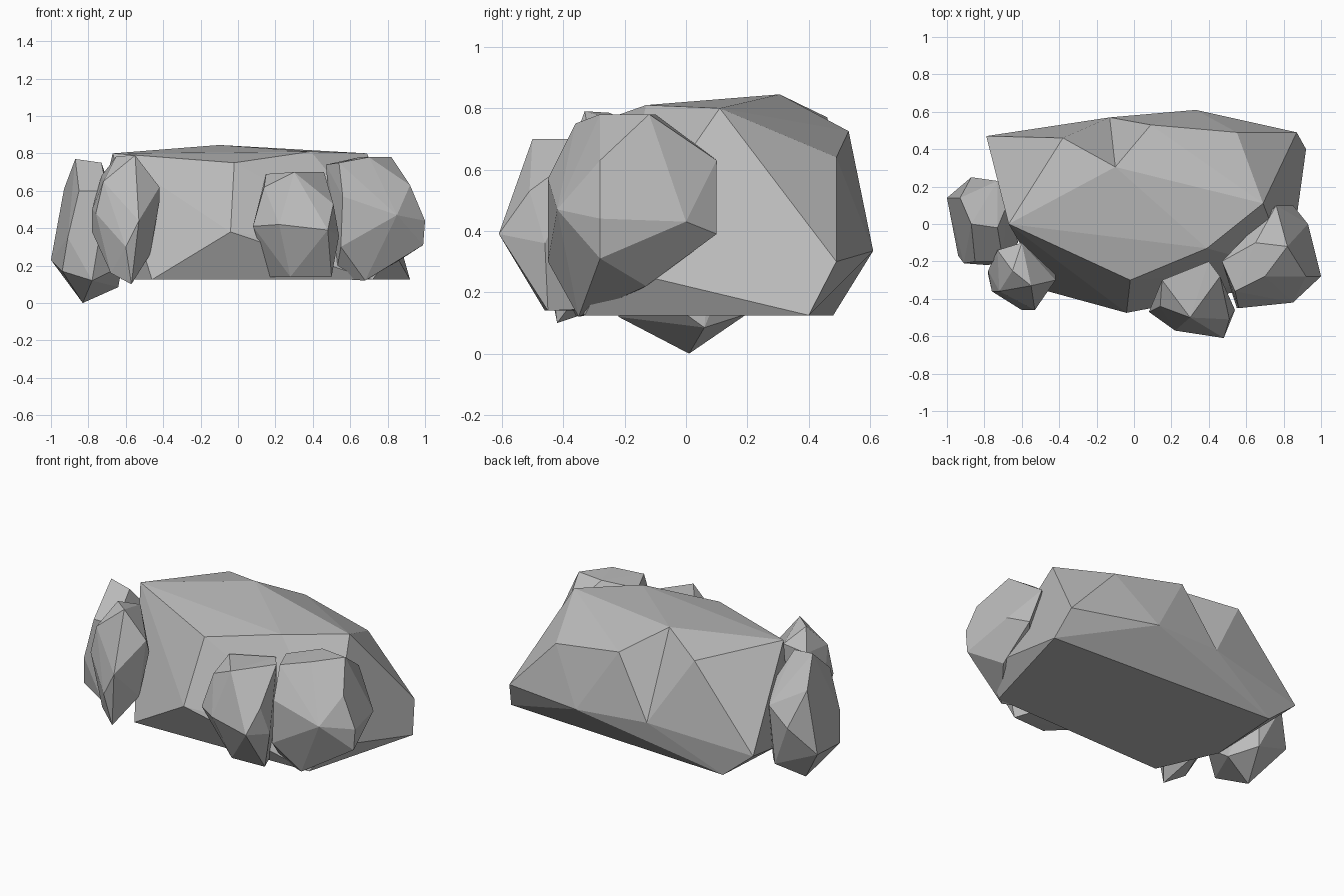
import bpy
import bmesh
from math import radians
from mathutils import Vector

# Remove the default object
default_cube = bpy.data.objects.get("Cube")
if default_cube:
    bpy.data.objects.remove(default_cube, do_unlink=True)

# One flat stone colour shared by every rock
stone = bpy.data.materials.new("stone grey")
stone.use_nodes = True
stone_colour = (.5, .5, .5, 1)
stone.diffuse_color = stone_colour
principled = next(node for node in stone.node_tree.nodes if node.type == 'BSDF_PRINCIPLED')
principled.inputs["Base Color"].default_value = stone_colour


def chiselled_rock(name, corners, notch=None):
    """Wrap a flat-faced rock around corner points; a notch turns one hull edge inward."""
    shape = bmesh.new()
    for corner in corners:
        shape.verts.new(corner)
    hull = bmesh.ops.convex_hull(shape, input=shape.verts[:])
    unused = {item for item in hull["geom_interior"] + hull["geom_unused"]
              if isinstance(item, bmesh.types.BMVert)}
    bmesh.ops.delete(shape, geom=list(unused), context='VERTS')
    if notch:
        ends = [min(shape.verts, key=lambda vert: (vert.co - Vector(end)).length)
                for end in notch]
        ridge = shape.edges.get(ends)
        if ridge:
            bmesh.ops.rotate_edges(shape, edges=[ridge])
    # Merge nearly coplanar triangles into broad facets
    bmesh.ops.dissolve_limit(shape, angle_limit=radians(2),
                             verts=shape.verts[:], edges=shape.edges[:])
    bmesh.ops.recalc_face_normals(shape, faces=shape.faces[:])
    mesh = bpy.data.meshes.new(name)
    shape.to_mesh(mesh)
    shape.free()
    mesh.materials.append(stone)
    rock = bpy.data.objects.new(name, mesh)
    bpy.context.collection.objects.link(rock)
    return rock


# Main boulder: top plateau, notched back ridge, front ridge, then flat base
base = .125
back_ridge = [(-.38, .46, .77), (.09, .53, .725)]
chiselled_rock("main_boulder", back_ridge + [
    (-.1, .305, .845), (-.67, 0, .8), (-.02, -.3, .75),
    (.39, -.13, .81), (.69, .11, .8), (.55, .49, .64),
    (-.13, .57, .36), (.33, .61, .335), (.87, .49, .3),
    (-.04, -.475, .38), (.83, -.25, .28), (-.79, .47, .29),
    (.92, .4, base), (.72, -.33, base), (-.46, -.36, base),
    (-.62, 0, base), (-.59, .48, base),
], notch=back_ridge)

# Large rock on the front corner
chiselled_rock("corner_rock", [
    (.47, -.2, .74), (.82, -.12, .78), (.7, -.28, .78),
    (.65, -.1, .78), (.92, -.28, .63), (1, -.28, .44),
    (.99, -.28, .31), (.85, -.42, .47), (.54, -.36, .75),
    (.56, -.45, .57), (.55, -.45, .3), (.68, -.35, .12),
    (.52, -.3, .13), (.85, -.13, .22), (.93, 0, .43),
    (.76, .1, .63), (.85, .1, .39),
])

# Rock leaning on the middle of the front
chiselled_rock("front_rock", [
    (.14, -.44, .62), (.15, -.3, .69), (.3, -.5, .7),
    (.46, -.28, .7), (.51, -.51, .53), (.48, -.61, .39),
    (.22, -.57, .42), (.08, -.47, .41), (.17, -.35, .14),
    (.28, -.46, .14), (.5, -.45, .14), (.54, -.46, .36),
    (.4, -.2, .7), (.4, -.2, .15),
])

# Upright slab at the other front corner
chiselled_rock("front_slab", [
    (-.65, -.25, .785), (-.55, -.33, .79), (-.42, -.3, .62),
    (-.42, -.27, .54), (-.47, -.3, .26), (-.53, -.46, .44),
    (-.6, -.46, .3), (-.57, -.42, .1), (-.68, -.36, .16),
    (-.78, -.27, .38), (-.78, -.25, .5), (-.76, -.36, .48),
    (-.72, -.36, .65), (-.73, -.14, .68), (-.6, -.1, .72),
    (-.6, -.12, .2),
])

# Upright slab against the end of the boulder, reaching under its base
chiselled_rock("end_slab", [
    (-.87, 0, .77), (-.73, -.02, .75), (-.93, .14, .61),
    (-1, .14, .23), (-.87, .25, .4), (-.73, .23, .5),
    (-.75, .2, .13), (-.94, -.17, .17), (-.83, .01, 0),
    (-.64, .06, .085), (-.62, -.1, .2), (-.78, -.22, .12),
    (-.91, -.21, .35), (-.7, -.2, .6), (-.85, -.2, .6),
    (-.68, .1, .6),
])
